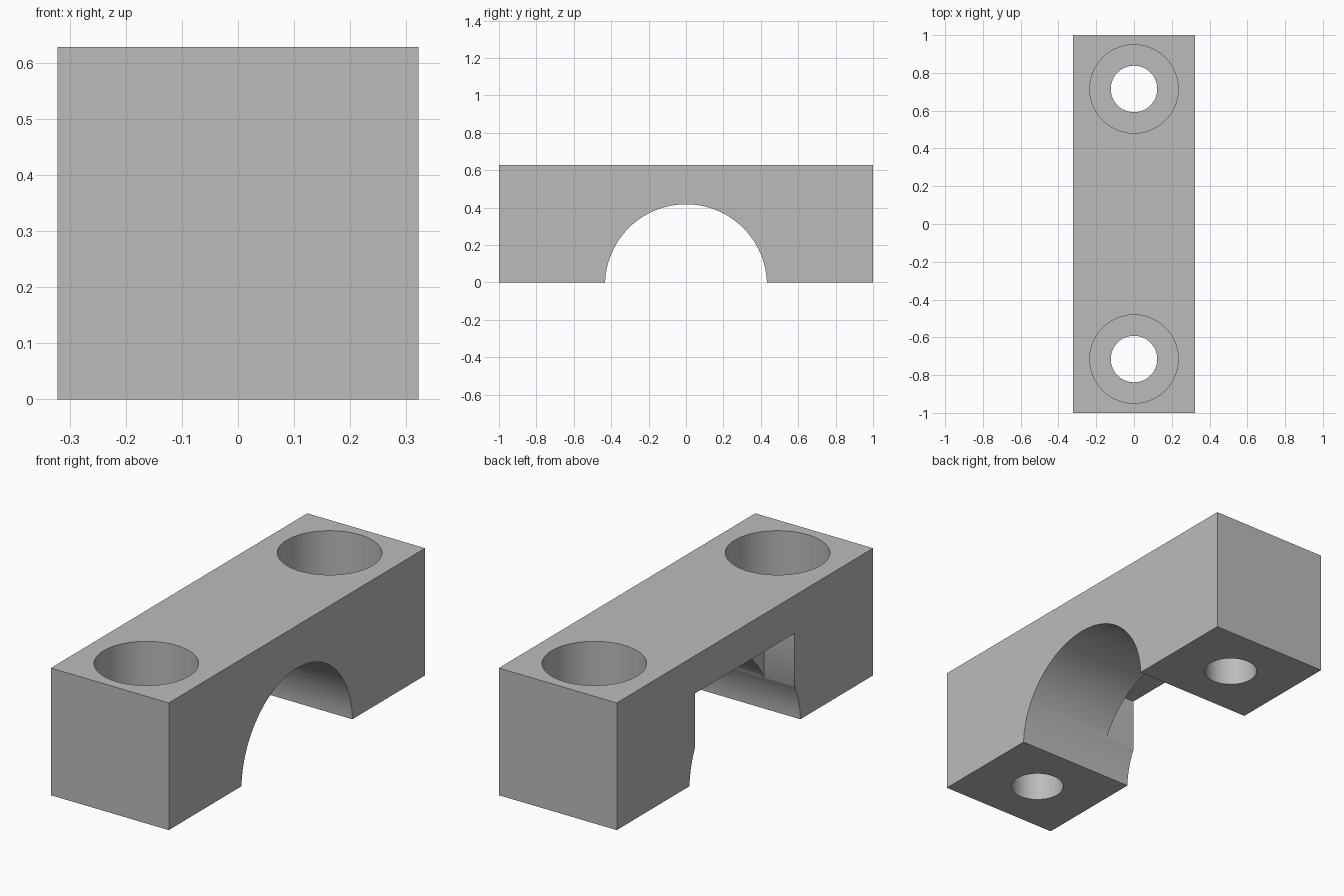
import bpy
import bmesh
from math import radians
from mathutils import Matrix

cube = bpy.data.objects.get("Cube")
if cube:
    bpy.data.objects.remove(cube, do_unlink=True)

WIDTH, LENGTH, HEIGHT = 0.644, 2.0, 0.628
HOLE_Y = 0.715

grey = bpy.data.materials.new("plain grey")
grey.use_nodes = True
grey.diffuse_color = (0.5, 0.5, 0.5, 1)
grey.node_tree.nodes["Principled BSDF"].inputs["Base Color"].default_value = (0.5, 0.5, 0.5, 1)


def make_object(name, bm):
    mesh = bpy.data.meshes.new(name)
    bm.to_mesh(mesh)
    bm.free()
    mesh.materials.append(grey)
    obj = bpy.data.objects.new(name, mesh)
    bpy.context.collection.objects.link(obj)
    return obj


def box(name, low, high):
    bm = bmesh.new()
    size = [b - a for a, b in zip(low, high)]
    centre = [(a + b) / 2 for a, b in zip(low, high)]
    bmesh.ops.create_cube(bm, size=1, matrix=Matrix.Translation(centre) @ Matrix.Diagonal((*size, 1)))
    return make_object(name, bm)


def cylinder(name, radius, depth, centre, rotation=Matrix()):
    bm = bmesh.new()
    bmesh.ops.create_cone(bm, cap_ends=True, segments=96, radius1=radius, radius2=radius,
                          depth=depth, matrix=Matrix.Translation(centre) @ rotation)
    return make_object(name, bm)


# Solid block
block = box("clamp_block", (-WIDTH / 2, -LENGTH / 2, 0), (WIDTH / 2, LENGTH / 2, HEIGHT))

# Arch across the underside, and the pocket behind it on one side
cutters = [
    cylinder("arch_cutter", 0.433, 1, (0, 0, -0.015), Matrix.Rotation(radians(90), 4, "Y")),
    box("pocket_cutter", (-0.5, -0.388, -0.2), (-0.155, 0.388, 0.442)),
]

# Counterbored bolt holes
FLOOR = 0.26
for side in (-1, 1):
    y = side * HOLE_Y
    cutters.append(cylinder("bolt_hole_cutter", 0.123, 2, (0, y, 0)))
    cutters.append(cylinder("counterbore_cutter", 0.234, 1, (0, y, FLOOR + 0.5)))

# Cut, then remove the cutters
bpy.context.view_layer.objects.active = block
for cutter in cutters:
    cutter.hide_render = True
    mod = block.modifiers.new("cut", "BOOLEAN")
    mod.operation = "DIFFERENCE"
    mod.solver = "EXACT"
    mod.object = cutter
    bpy.ops.object.modifier_apply(modifier=mod.name)
    bpy.data.objects.remove(cutter, do_unlink=True)

# Smooth the curved walls only
bpy.ops.object.select_all(action="DESELECT")
block.select_set(True)
bpy.ops.object.shade_smooth_by_angle(angle=radians(30))
